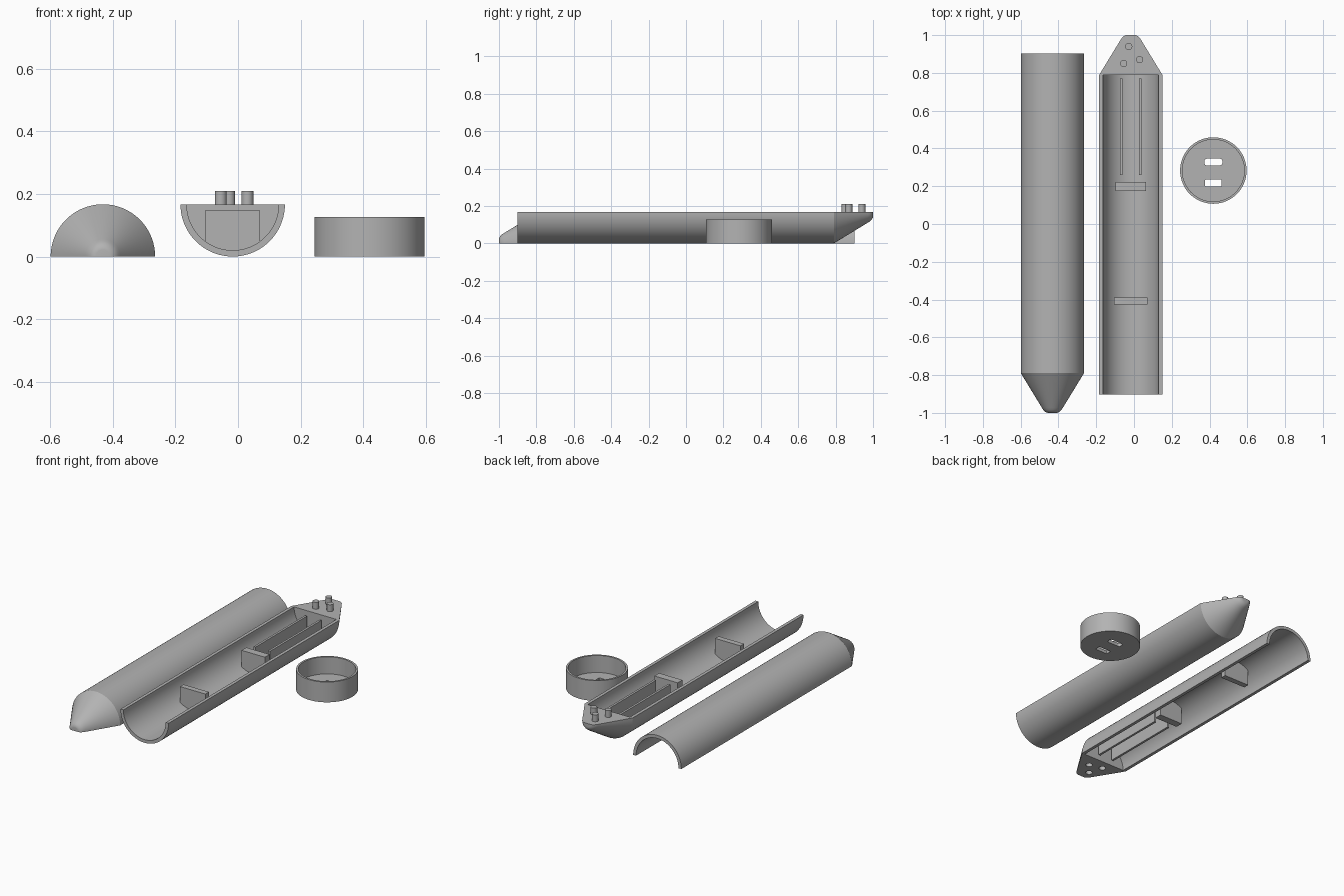
import bpy, bmesh
from math import sin, cos, pi, sqrt, radians
from mathutils import Matrix, Vector

if "Cube" in bpy.data.objects:
    bpy.data.objects.remove(bpy.data.objects["Cube"])

GREY = (0.45, 0.45, 0.45, 1)
grey = bpy.data.materials.new("plain grey")
grey.use_nodes = True
grey.diffuse_color = GREY
grey.node_tree.nodes["Principled BSDF"].inputs["Base Color"].default_value = GREY

R, WALL = 0.167, 0.02
INNER = R - WALL
OPEN_END, BULKHEAD = -0.902, 0.79


def finish(bm, name, matrix=Matrix()):
    bmesh.ops.remove_doubles(bm, verts=bm.verts, dist=1e-5)
    bmesh.ops.recalc_face_normals(bm, faces=bm.faces)
    mesh = bpy.data.meshes.new(name)
    bm.to_mesh(mesh)
    bm.free()
    mesh.transform(matrix)
    mesh.materials.append(grey)
    obj = bpy.data.objects.new(name, mesh)
    bpy.context.collection.objects.link(obj)
    return obj


def activate(obj):
    bpy.ops.object.select_all(action='DESELECT')
    obj.select_set(True)
    bpy.context.view_layer.objects.active = obj


def smooth(obj):
    activate(obj)
    bpy.ops.object.shade_smooth_by_angle(angle=radians(30))


def lathe(profile, point, steps, sweep):
    """Sweep a closed (radius, height) loop around an axis."""
    bm = bmesh.new()
    rings = [[bm.verts.new(point(r, h, sweep * i / steps)) for r, h in profile]
             for i in range(steps + 1)]
    n = len(profile)
    for a, b in zip(rings, rings[1:]):
        for j in range(n):
            k = (j + 1) % n
            if profile[j][0] == profile[k][0] == 0:
                continue
            quad = [a[j], a[k], b[k], b[j]]
            if profile[j][0] == 0:
                quad.pop(3)
            elif profile[k][0] == 0:
                quad.pop(2)
            bm.faces.new(quad)
    if sweep < 6:
        bm.faces.new(rings[0])
        bm.faces.new(rings[-1])
    return bm


def prism(outline, vector, name, matrix=Matrix()):
    bm = bmesh.new()
    face = bm.faces.new([bm.verts.new(p) for p in outline])
    top = bmesh.ops.extrude_face_region(bm, geom=[face])["geom"]
    bmesh.ops.translate(bm, vec=vector,
                        verts=[v for v in top if isinstance(v, bmesh.types.BMVert)])
    return finish(bm, name, matrix)


def cradle(name, x0, x1, y0, y1, top, matrix):
    """Block whose underside follows the round inner wall."""
    xs = [x0 + (x1 - x0) * i / 12 for i in range(13)]
    sink = INNER + 0.006
    outline = [(x, y0, -sqrt(sink ** 2 - x * x)) for x in xs]
    outline += [(x1, y0, top), (x0, y0, top)]
    return prism(outline, Vector((0, y1 - y0, 0)), name, matrix)


def cylinder(name, x, y, z0, z1, radius, matrix):
    ring = [(x + radius * cos(i * pi / 16), y + radius * sin(i * pi / 16), z0)
            for i in range(32)]
    return prism(ring, Vector((0, 0, z1 - z0)), name, matrix)


def cut(obj, cutter):
    cutter.hide_render = True
    mod = obj.modifiers.new("cut", 'BOOLEAN')
    mod.operation, mod.object, mod.solver = 'DIFFERENCE', cutter, 'EXACT'
    activate(obj)
    bpy.ops.object.modifier_apply(modifier=mod.name)
    bpy.data.objects.remove(cutter)


# Half tube with a solid, blunt conical nose
SHELL = [(R, OPEN_END), (R, BULKHEAD), (0.056, 0.972), (0.049, 0.983), (0.040, 0.993),
         (0.029, 0.999), (0.022, 1.0), (0, 1.0), (0, BULKHEAD), (INNER, BULKHEAD),
         (INNER, OPEN_END)]
PINS = [(-0.011, 0.94), (-0.038, 0.85), (0.047, 0.87)]


def half_body(prefix, matrix):
    def point(r, h, a):
        return (r * cos(a), h, -r * sin(a))
    shell = finish(lathe(SHELL, point, 48, pi), prefix + "_shell", matrix)
    # Cross ribs and the rail channel
    cradle(prefix + "_front_rib", -0.088, 0.088, -0.425, -0.39, -WALL, matrix)
    cradle(prefix + "_rear_rib", -0.081, 0.081, 0.175, 0.222, -WALL, matrix)
    for side, x in (("left", 0.043), ("right", -0.057)):
        cradle(f"{prefix}_{side}_rail", x, x + 0.014, 0.26, 0.77, -0.022, matrix)
    return shell


# Lower half lies open upward with locating pins
lower = Matrix.Translation((-0.017, 0, R))
smooth(half_body("lower", lower))
for i, (x, y) in enumerate(PINS):
    smooth(cylinder(f"pin_{i + 1}", x, y, -0.01, 0.043, 0.019, lower))

# Upper half is turned over, with sockets for the pins
upper = Matrix.Translation((-0.432, 0, 0)) @ Matrix.Rotation(pi, 4, 'X')
shell = half_body("upper", upper)
for x, y in PINS:
    cut(shell, cylinder("socket_cutter", x, y, -0.045, 0.02, 0.02, upper))
smooth(shell)

# Round end cap with two slots through its floor
CAP_R, CAP_IN, CAP_H, FLOOR = 0.176, 0.164, 0.127, 0.02
place = Matrix.Translation((0.42, 0.283, 0))
cup = [(0, 0), (CAP_R, 0), (CAP_R, CAP_H), (CAP_IN, CAP_H), (CAP_IN, FLOOR), (0, FLOOR)]
cap = finish(lathe(cup, lambda r, h, a: (r * cos(a), r * sin(a), h), 64, 2 * pi),
             "end_cap", place)


def slot(y, half_x, half_y, corner):
    outline = []
    for q, (sx, sy) in enumerate(((1, 1), (-1, 1), (-1, -1), (1, -1))):
        for i in range(5):
            a = (q + i / 4) * pi / 2
            outline.append((sx * (half_x - corner) + corner * cos(a),
                            y + sy * (half_y - corner) + corner * sin(a), -0.02))
    return prism(outline, Vector((0, 0, 0.06)), "slot_cutter", place)


cut(cap, slot(0.045, 0.048, 0.018, 0.014))
cut(cap, slot(-0.066, 0.043, 0.018, 0.002))
smooth(cap)
